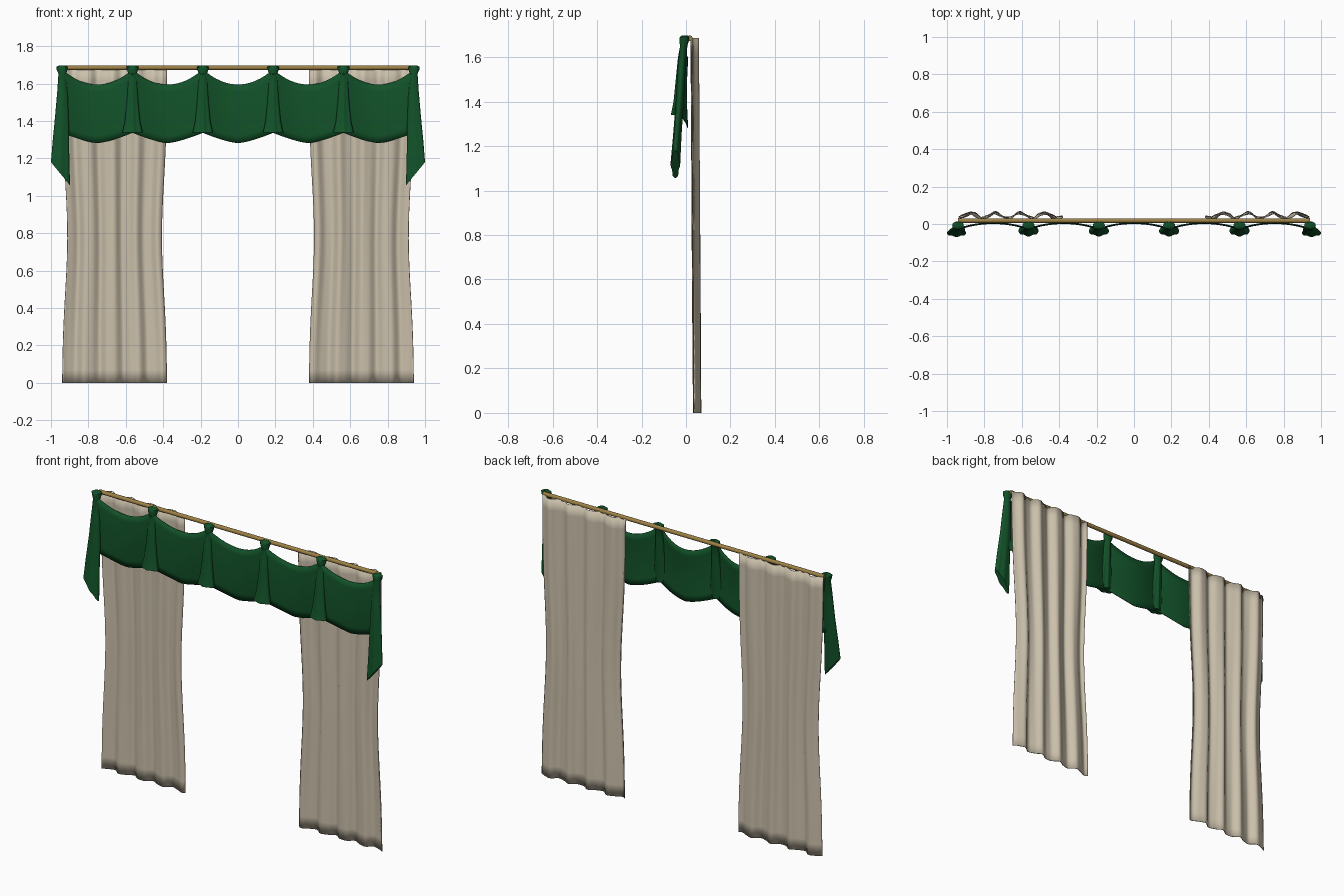
import bpy, bmesh, math

if "Cube" in bpy.data.objects:
    bpy.data.objects.remove(bpy.data.objects["Cube"])


def material(name, rgb):
    m = bpy.data.materials.new(name)
    m.diffuse_color = (*rgb, 1)
    m.use_nodes = True
    m.node_tree.nodes["Principled BSDF"].inputs["Base Color"].default_value = m.diffuse_color
    return m


GREEN = material("green_fabric", (0.006, 0.085, 0.022))
CREAM = material("cream_fabric", (0.60, 0.53, 0.41))
BRASS = material("brass", (0.34, 0.22, 0.06))


def finish(bm, name, mat, thick=0):
    bmesh.ops.recalc_face_normals(bm, faces=bm.faces)
    me = bpy.data.meshes.new(name)
    bm.to_mesh(me)
    bm.free()
    me.materials.append(mat)
    ob = bpy.data.objects.new(name, me)
    bpy.context.collection.objects.link(ob)
    if thick:
        s = ob.modifiers.new("thickness", 'SOLIDIFY')
        s.thickness = thick
        s.offset = 0
    bpy.ops.object.select_all(action='DESELECT')
    ob.select_set(True)
    bpy.context.view_layer.objects.active = ob
    bpy.ops.object.shade_smooth_by_angle(angle=math.radians(45))
    return ob


def sheet(name, f, nu, nv, mat, thick):
    """Grid surface of f(u, v) with u and v in 0..1."""
    bm = bmesh.new()
    g = [[bm.verts.new(f(i / nu, j / nv)) for i in range(nu + 1)] for j in range(nv + 1)]
    for a, b in zip(g, g[1:]):
        for i in range(nu):
            bm.faces.new((a[i], a[i + 1], b[i + 1], b[i]))
    return finish(bm, name, mat, thick)


def tail(name, levels, cx, side=1, slant=0):
    """Pleated loft; a level is z, x min, x max, front y, back y, slant share."""
    n = 32
    bm = bmesh.new()
    rings = []
    for z, x0, x1, y0, y1, s in levels:
        ring = []
        for k in range(n):
            a = math.tau * k / n
            pleat = 1 - 0.14 * s * (1 - math.cos(6 * a + math.pi))
            x = (x0 + x1) / 2 + (x1 - x0) / 2 * math.cos(a)
            y = (y0 + y1) / 2 + (y1 - y0) / 2 * math.sin(a) * pleat
            ring.append(bm.verts.new((cx + side * x, y, z - slant * s * math.cos(a))))
        rings.append(ring)
    for a, b in zip(rings, rings[1:]):
        for k in range(n):
            bm.faces.new((a[k], a[(k + 1) % n], b[(k + 1) % n], b[k]))
    bm.faces.new(rings[0])
    bm.faces.new(rings[-1])
    return finish(bm, name, GREEN)


# Curtain rod
bpy.ops.mesh.primitive_cylinder_add(vertices=20, radius=0.012, depth=1.88,
                                    location=(0, 0.018, 1.685), rotation=(0, math.pi / 2, 0))
rod = bpy.context.object
rod.name = "curtain_rod"
rod.data.materials.append(BRASS)
bpy.ops.object.shade_smooth_by_angle(angle=math.radians(40))

# Curtain panels, gathered a little below the middle
for side, label in ((-1, "left"), (1, "right")):
    def panel(u, v, side=side):
        waist = 0.028 * math.exp(-((v * 1.685 - 0.78) / 0.42) ** 2)
        x = 0.94 - waist - u * (0.56 - 2 * waist)
        wave = math.cos(math.tau * 4.12 * (u - 0.107)) + 0.2 * math.sin(math.tau * 9 * u + 2 * v)
        return side * x, 0.05 - 0.011 * v + 0.0145 * wave, 1.685 * v
    sheet("curtain_" + label, panel, 72, 24, CREAM, 0.004)

# Valance swags hanging between the knots
KNOTS = [-0.94 + 0.376 * i for i in range(6)]
for i in range(5):
    def swag(u, v, xc=(KNOTS[i] + KNOTS[i + 1]) / 2):
        t = 2 * u - 1
        top = 1.595 + 0.08 * t * t
        low = 1.282 + 0.055 * abs(t) ** 1.4
        y = 0.008 - 0.032 * t * t - 0.006 * math.sin(math.pi * v)
        return xc + 0.188 * t, y, low + (top - low) * v
    sheet("valance_swag_%d" % (i + 1), swag, 16, 8, GREEN, 0.004)

# Knots with short tails
SHORT = [
    (1.697, -.018, .018, -.020, .010, 0), (1.690, -.032, .032, -.028, .014, 0),
    (1.675, -.030, .030, -.030, .014, 0), (1.652, -.022, .022, -.026, .006, .1),
    (1.600, -.025, .025, -.036, .004, .5), (1.500, -.031, .031, -.046, .000, .8),
    (1.400, -.041, .041, -.056, -.004, 1), (1.340, -.054, .054, -.068, -.006, 1)]
for i, x in enumerate(KNOTS[1:-1]):
    tail("short_tail_%d" % (i + 1), SHORT, x)

# Knots with long slanted tails at both ends (x grows outward)
LONG = [
    (1.697, -.018, .018, -.020, .010, 0), (1.690, -.030, .032, -.028, .014, 0),
    (1.675, -.028, .030, -.030, .014, 0), (1.650, -.020, .020, -.027, .004, .05),
    (1.550, -.030, .026, -.038, -.002, .2), (1.400, -.036, .038, -.046, -.010, .4),
    (1.250, -.038, .051, -.058, -.020, .7), (1.118, -.042, .060, -.070, -.026, 1)]
for side, label in ((-1, "left"), (1, "right")):
    tail("long_tail_" + label, LONG, side * 0.94, side, -0.062)
